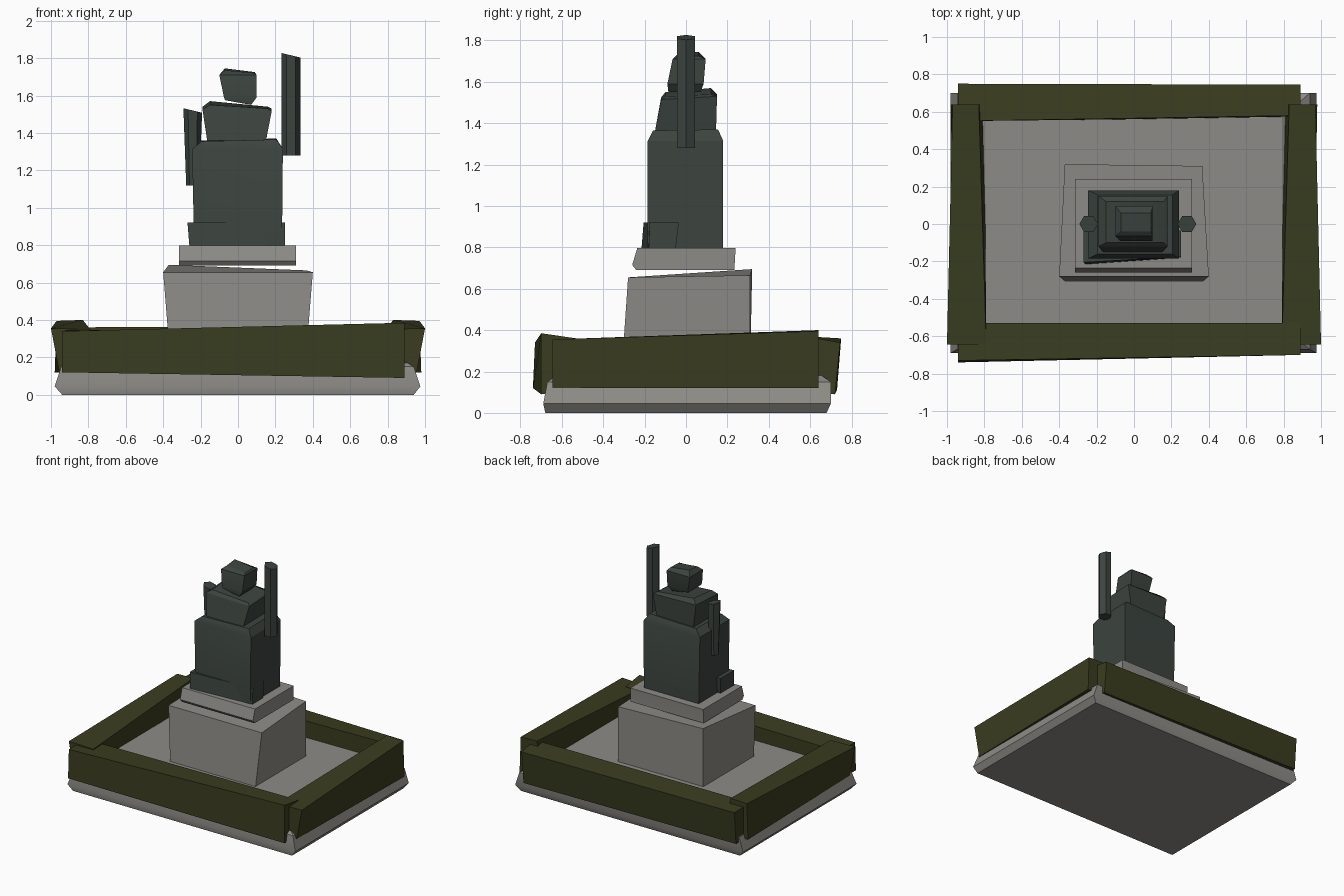
import bpy, bmesh, math


def mat(name, rgb):
    m = bpy.data.materials.new(name)
    m.diffuse_color = (*rgb, 1)
    return m


STONE = mat("stone", (0.27, 0.26, 0.24))
HEDGE = mat("hedge_green", (0.042, 0.046, 0.014))
BRONZE = mat("dark_bronze", (0.045, 0.058, 0.05))


def rect(x0, x1, y0, y1, z):
    """Ring of four corners; z is one height or four (front-left, front-right, back-right, back-left)."""
    zs = z if isinstance(z, tuple) else (z,) * 4
    return list(zip((x0, x1, x1, x0), (y0, y0, y1, y1), zs))


def loft(name, rings, material):
    """Skin a row of matching rings and cap both ends."""
    bm = bmesh.new()
    vs = [[bm.verts.new(p) for p in r] for r in rings]
    n = len(rings[0])
    for a, b in zip(vs, vs[1:]):
        for i in range(n):
            j = (i + 1) % n
            bm.faces.new((a[i], a[j], b[j], b[i]))
    bm.faces.new(vs[0][::-1])
    bm.faces.new(vs[-1])
    bmesh.ops.recalc_face_normals(bm, faces=bm.faces)
    me = bpy.data.meshes.new(name)
    bm.to_mesh(me)
    bm.free()
    me.materials.append(material)
    ob = bpy.data.objects.new(name, me)
    bpy.context.collection.objects.link(ob)
    return ob


def along_x(x, pts):
    return [(x, y, z) for y, z in pts]


def along_y(y, pts):
    return [(x, y, z) for x, z in pts]


# Ground slab with a chamfered rim rising to the floor
loft("ground_slab", [
    rect(-0.94, 0.94, -0.68, 0.68, 0),
    rect(-0.98, 0.975, -0.69, 0.70, 0.045),
    rect(-0.945, 0.94, -0.67, 0.70, 0.15),
    rect(-0.79, 0.79, -0.55, 0.57, 0.24),
], STONE)

# Front and back hedges
loft("front_hedge", [
    along_x(-0.94, [(-0.74, 0.12), (-0.73, 0.34), (-0.53, 0.345), (-0.53, 0.12)]),
    along_x(0.89, [(-0.70, 0.09), (-0.70, 0.385), (-0.53, 0.36), (-0.53, 0.10)]),
], HEDGE)
loft("back_hedge", [
    along_x(-0.94, [(0.73, 0.11), (0.75, 0.36), (0.55, 0.36), (0.56, 0.11)]),
    along_x(0.89, [(0.72, 0.09), (0.745, 0.34), (0.58, 0.37), (0.57, 0.10)]),
], HEDGE)

# Left and right hedges
for side, s in (("left", -1), ("right", 1)):
    loft(side + "_hedge", [
        along_y(-0.645, [(s * 0.955, 0.12), (s * 1.0, 0.355), (s * 0.79, 0.35), (s * 0.79, 0.12)]),
        along_y(0.64, [(s * 0.98, 0.12), (s * 0.97, 0.395), (s * 0.83, 0.40), (s * 0.80, 0.12)]),
    ], HEDGE)

# Pedestal, tapering downwards, with an uneven top
top = [(-0.40, -0.28, 0.655), (0.40, -0.28, 0.655), (0.365, 0.31, 0.665), (-0.37, 0.32, 0.695)]
loft("pedestal", [rect(-0.365, 0.365, -0.31, 0.31, 0.22), top], STONE)

# Plinth cap
loft("plinth_cap", [
    rect(-0.315, 0.31, -0.24, 0.235, 0.69),
    rect(-0.315, 0.31, -0.26, 0.235, 0.715),
    rect(-0.315, 0.31, -0.235, 0.24, 0.798),
], STONE)

# Figure: feet, robe, chest, head
loft("feet", [
    [(-0.26, -0.215, 0.795), (0.25, -0.18, 0.795), (0.25, -0.05, 0.795), (-0.26, -0.05, 0.795)],
    [(-0.27, -0.205, 0.92), (0.25, -0.175, 0.92), (0.25, -0.035, 0.92), (-0.27, -0.035, 0.92)],
], BRONZE)
loft("robe", [
    rect(-0.235, 0.235, -0.185, 0.18, 0.795),
    rect(-0.245, 0.24, -0.185, 0.18, 1.315),
    rect(-0.195, 0.205, -0.16, 0.155, (1.355, 1.365, 1.37, 1.36)),
], BRONZE)
loft("chest", [
    rect(-0.165, 0.15, -0.15, 0.145, 1.36),
    rect(-0.19, 0.18, -0.12, 0.15, (1.525, 1.515, 1.53, 1.54)),
    rect(-0.15, 0.16, -0.10, 0.12, (1.55, 1.53, 1.54, 1.57)),
], BRONZE)
loft("head", [
    rect(-0.07, 0.07, -0.085, 0.07, (1.575, 1.55, 1.55, 1.575)),
    rect(-0.075, 0.10, -0.09, 0.085, 1.59),
    rect(-0.10, 0.10, -0.065, 0.095, 1.71),
    rect(-0.07, 0.09, -0.04, 0.06, (1.735, 1.72, 1.725, 1.745)),
], BRONZE)


# Arms: six-sided prisms, the right-hand one raised
def arm(name, x, z0, z1, r0, r1, tilt):
    rings = []
    for z, r, t in ((z0, r0, 0), (z1, r1, tilt)):
        rings.append([(x + r * math.cos(a), r * math.sin(a), z - t * math.cos(a))
                      for a in (k * math.pi / 3 for k in range(6))])
    loft(name, rings, BRONZE)


arm("lowered_arm", -0.242, 1.12, 1.52, 0.035, 0.05, 0.012)
arm("raised_arm", 0.283, 1.28, 1.815, 0.05, 0.05, 0.012)

# Keep edges sharp, let gently bent faces blend
bpy.ops.object.select_all(action='SELECT')
bpy.context.view_layer.objects.active = bpy.data.objects["robe"]
bpy.ops.object.shade_smooth_by_angle(angle=math.radians(30))
